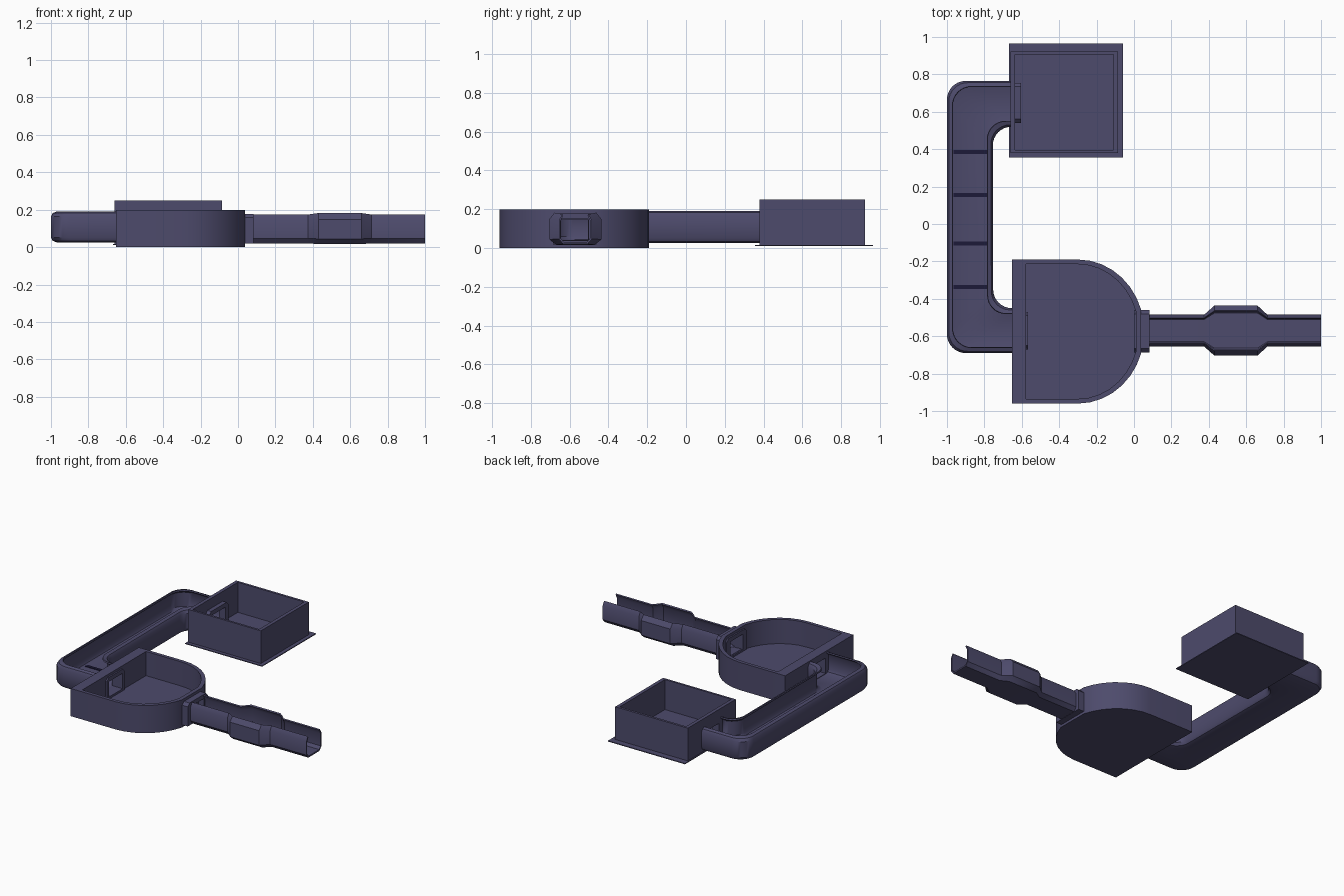
import bpy, bmesh
from math import sin, cos, radians, pi
from mathutils import Vector

if "Cube" in bpy.data.objects:
    bpy.data.objects.remove(bpy.data.objects["Cube"])

mat = bpy.data.materials.new("slate_purple")
mat.diffuse_color = (0.075, 0.07, 0.15, 1)
mat.use_nodes = True
mat.node_tree.nodes["Principled BSDF"].inputs["Base Color"].default_value = mat.diffuse_color
dark = bpy.data.materials.new("dark_strip")
dark.diffuse_color = (0.012, 0.01, 0.04, 1)
dark.use_nodes = True
dark.node_tree.nodes["Principled BSDF"].inputs["Base Color"].default_value = dark.diffuse_color


def finish(name, bm, material=mat):
    bmesh.ops.recalc_face_normals(bm, faces=bm.faces)
    me = bpy.data.meshes.new(name)
    bm.to_mesh(me)
    bm.free()
    ob = bpy.data.objects.new(name, me)
    bpy.context.collection.objects.link(ob)
    me.materials.append(material)
    return ob


def smooth(ob):
    bpy.ops.object.select_all(action='DESELECT')
    ob.select_set(True)
    bpy.context.view_layer.objects.active = ob
    bpy.ops.object.shade_smooth_by_angle(angle=radians(35))


def box(name, x, y, z, material=mat):
    bm = bmesh.new()
    bmesh.ops.create_cube(bm, size=1)
    for v in bm.verts:
        for i, r in enumerate((x, y, z)):
            v.co[i] = r[0] if v.co[i] < 0 else r[1]
    return finish(name, bm, material)


def cut(ob, x, y, z):
    cutter = box("door_cutter", x, y, z)
    cutter.hide_render = True
    m = ob.modifiers.new("door", 'BOOLEAN')
    m.operation, m.object, m.solver = 'DIFFERENCE', cutter, 'EXACT'
    bpy.context.view_layer.objects.active = ob
    bpy.ops.object.modifier_apply(modifier=m.name)
    bpy.data.objects.remove(cutter)


def tray(name, outer, inner, z0, floor, z1):
    """Open-topped room from matching outer and inner outlines."""
    bm = bmesh.new()
    rings = [[bm.verts.new((x, y, z)) for x, y in pts]
             for pts, z in ((outer, z0), (outer, z1), (inner, z1), (inner, floor))]
    n = len(outer)
    for a, b in zip(rings, rings[1:]):
        for i in range(n):
            j = (i + 1) % n
            bm.faces.new((a[i], a[j], b[j], b[i]))
    bm.faces.new(rings[0])
    bm.faces.new(rings[-1])
    return finish(name, bm)


def rect(x0, x1, y0, y1):
    return [(x0, y0), (x1, y0), (x1, y1), (x0, y1)]


def loft(name, stations, half_out, half_in):
    """Channel between two rails; profile is (fraction across, fraction up)."""
    half = half_out + half_in
    prof = half + [(1 - t, s) for t, s in reversed(half)]
    bm = bmesh.new()
    rings = []
    for a, b, z0, z1 in stations:
        a, b = Vector(a), Vector(b)
        rings.append([bm.verts.new((*a.lerp(b, t), z0 + s * (z1 - z0))) for t, s in prof])
    n = len(prof)
    for p, q in zip(rings, rings[1:]):
        for i in range(n):
            j = (i + 1) % n
            bm.faces.new((p[i], p[j], q[j], q[i]))
    # end caps: wall strips and floor strip
    k = len(half_out)
    for r in (rings[0], rings[-1]):
        for i in range(k - 1):
            bm.faces.new((r[i], r[i + 1], r[2 * k - 2 - i], r[2 * k - 1 - i]))
            bm.faces.new((r[n - 1 - i], r[n - 2 - i], r[n - 1 - (2 * k - 2 - i)], r[n - 1 - (2 * k - 1 - i)]))
        bm.faces.new((r[0], r[2 * k - 1], r[2 * k], r[n - 1]))
    smooth(finish(name, bm))


def frame(name, x, yc, half, z, hole):
    """Chamfered door frame with a rectangular opening."""
    c = 0.02
    z0, z1 = z
    pts = [(-half, z0), (half, z0), (half, z1 - c), (half - c, z1), (c - half, z1), (-half, z1 - c)]
    bm = bmesh.new()
    a, b = [[bm.verts.new((px, yc + u, w)) for u, w in pts] for px in x]
    bm.faces.new(a)
    bm.faces.new(b)
    for i in range(6):
        j = (i + 1) % 6
        bm.faces.new((a[i], a[j], b[j], b[i]))
    ob = finish(name, bm)
    cut(ob, (x[0] - .05, x[1] + .05), (yc - hole, yc + hole), (z0 + .02, z1 - .03))
    return ob


# Square room with thin base plate
box("square_room_plate", (-.667, -.058), (.355, .965), (.010, .016))
sq = tray("square_room", rect(-.66, -.085, .38, .922), rect(-.635, -.11, .395, .905), .012, .035, .25)
cut(sq, (-.7, -.58), (.57, .725), (.04, .15))
frame("square_room_door_frame", (-.657, -.605), .648, .107, (.025, .18), .077)


# D-shaped room
def d_outline(x0, rx, ry):
    arc = [(rx * cos(a) - .3, ry * sin(a))
           for a in (radians(17.4 + 72.6 * i / 7) for i in range(8))]
    pts = arc + [(x0, ry)]
    return [(x, y - .575) for x, y in pts] + [(x, -y - .575) for x, y in reversed(pts)]


d = tray("d_room", d_outline(-.652, .355, .385), d_outline(-.578, .325, .36), 0, .025, .198)
cut(d, (-.7, -.55), (-.648, -.492), (.04, .15))
cut(d, (-.02, .06), (-.645, -.505), (.04, .145))
smooth(d)
frame("d_room_left_door_frame", (-.585, -.568), -.57, .1, (.02, .18), .078)
frame("d_room_right_door_frame", (.0, .083), -.573, .113, (.018, .178), .07)

# C-shaped left corridor with rounded corners
path = [((-.655, .765), (-.655, .52), .025, .19)]
for i in range(9):
    a = pi / 2 + pi / 2 * i / 8
    path.append(((-.9 + .1 * cos(a), .665 + .1 * sin(a)),
                 (-.655 + .1 * cos(a), .42 + .1 * sin(a)), .025, .19))
for i in range(9):
    a = pi + pi / 2 * i / 8
    path.append(((-.9 + .1 * cos(a), -.59 + .1 * sin(a)),
                 (-.653 + .1 * cos(a), -.35 + .1 * sin(a)), .025, .19))
path.append(((-.65, -.69), (-.65, -.45), .025, .19))
loft("left_corridor", path,
     [(.13, 0), (.04, .05), (0, .16), (0, .84), (.04, .95), (.12, 1)],
     [(.13, .94), (.08, .9), (.045, .82), (.045, .2), (.08, .11), (.14, .07)])

# Floor strips
for i, y in enumerate((.385, .155, -.105, -.337)):
    box(f"floor_strip_{i + 1}", (-.966, -.784), (y - .011, y + .011), (.034, .041), dark)

# Straight right corridor with a wider middle
narrow, wide = (.085, .02, .174), (.134, .016, .182)
run = []
for x, (w, z0, z1) in ((.07, narrow), (.375, narrow), (.43, wide), (.66, wide), (.713, narrow), (1, narrow)):
    run.append(((x, -.57 - w), (x, -.57 + w), z0, z1))
loft("right_corridor", run,
     [(.13, 0), (0, .17), (0, .8), (.1, 1)],
     [(.13, .96), (.05, .77), (.05, .2), (.15, .07)])
